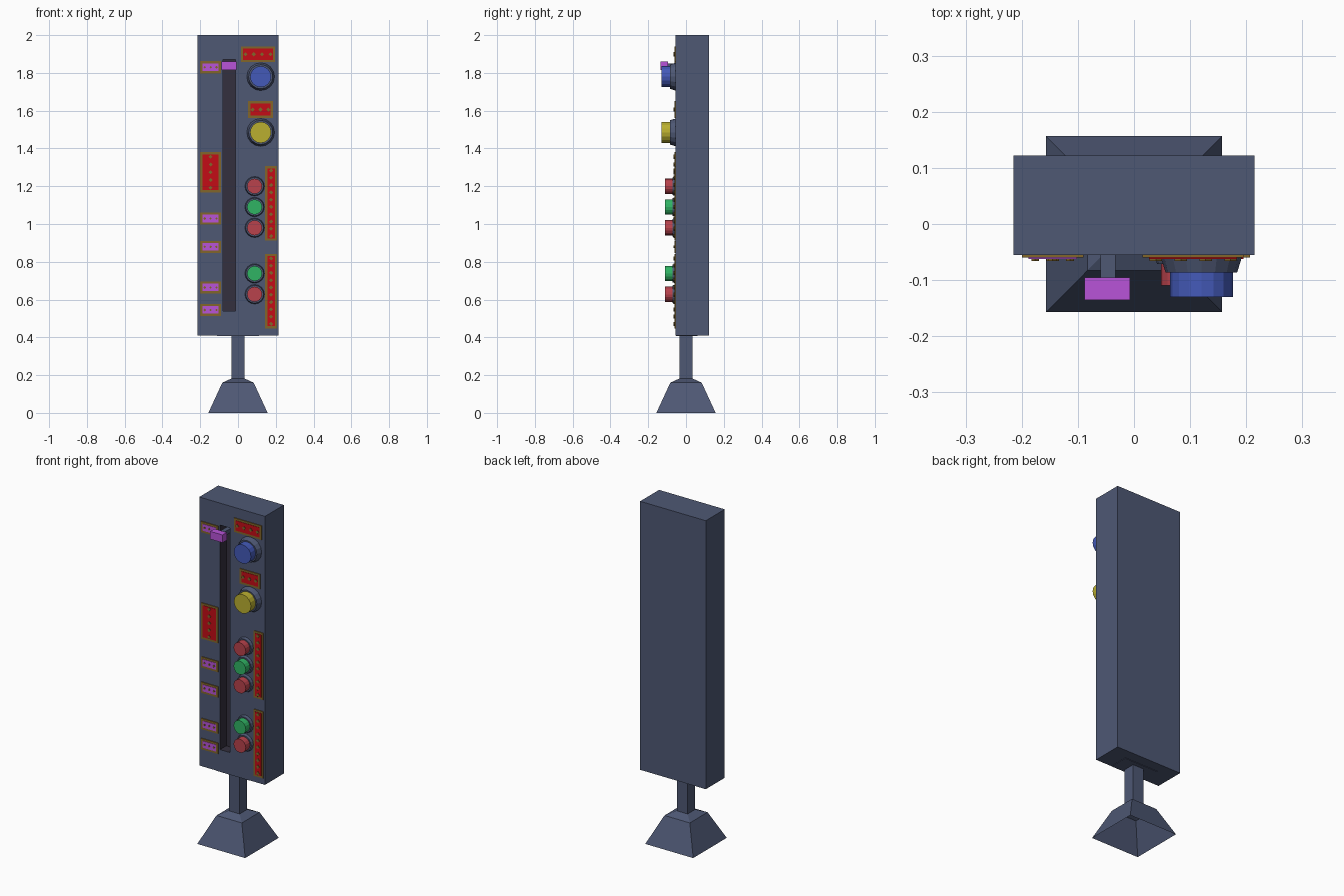
import bpy, bmesh
from math import pi
from mathutils import Matrix, Vector

if "Cube" in bpy.data.objects:
    bpy.data.objects.remove(bpy.data.objects["Cube"])


def material(name, rgb):
    lin = [((c / 255 + 0.055) / 1.055) ** 2.4 for c in rgb] + [1]
    m = bpy.data.materials.new(name)
    m.use_nodes = True
    m.diffuse_color = lin
    m.node_tree.nodes["Principled BSDF"].inputs["Base Color"].default_value = lin
    return m


STEEL = material("slate steel", (78, 88, 116))
DARK = material("dark slot", (52, 48, 62))
BLUE = material("blue", (68, 90, 185))
YELLOW = material("yellow", (186, 175, 48))
RED = material("soft red", (184, 66, 76))
GREEN = material("green", (48, 180, 100))
PURPLE = material("purple", (184, 84, 216))
LABEL = material("label red", (195, 12, 22))
GOLD = material("old gold", (130, 102, 42))

FRONT = -0.055


def finish(name, bm, *mats):
    bmesh.ops.recalc_face_normals(bm, faces=bm.faces[:])
    mesh = bpy.data.meshes.new(name)
    bm.to_mesh(mesh)
    bm.free()
    for m in mats:
        mesh.materials.append(m)
    ob = bpy.data.objects.new(name, mesh)
    bpy.context.collection.objects.link(ob)
    return ob


def add_box(bm, x, y, z):
    """Box from (low, high) pairs on each axis."""
    size = [b - a for a, b in (x, y, z)]
    mid = Vector([(a + b) / 2 for a, b in (x, y, z)])
    mat = Matrix.Translation(mid) @ Matrix.Diagonal((*size, 1))
    return bmesh.ops.create_cube(bm, size=1, matrix=mat)["verts"]


def box(name, x, y, z, mat):
    bm = bmesh.new()
    add_box(bm, x, y, z)
    return finish(name, bm, mat)


def cylinder(name, x, z, y_back, y_front, r_back, r_front, mat, sides=16):
    bm = bmesh.new()
    place = Matrix.Translation((x, (y_back + y_front) / 2, z)) @ Matrix.Rotation(pi / 2, 4, "X")
    bmesh.ops.create_cone(bm, cap_ends=True, segments=sides, radius1=r_back,
                          radius2=r_front, depth=y_back - y_front, matrix=place)
    return finish(name, bm, mat)


# Cabinet with a recessed slider slot in its front face
bm = bmesh.new()
add_box(bm, (-0.215, 0.215), (FRONT, 0.122), (0.41, 2))
bm.normal_update()
face = min(bm.faces, key=lambda f: f.normal.y)
bmesh.ops.inset_region(bm, faces=[face], thickness=0.05)
for v in face.verts:
    v.co.x = -0.08 if v.co.x < 0 else -0.013
    v.co.z = 0.54 if v.co.z < 1 else 1.87
grown = bmesh.ops.extrude_face_region(bm, geom=[face])["geom"]
floor = [f for f in grown if isinstance(f, bmesh.types.BMFace)][0]
bmesh.ops.translate(bm, verts=floor.verts[:], vec=(0, 0.06, 0))
if face.is_valid:
    bmesh.ops.delete(bm, geom=[face], context="FACES_ONLY")
for f in {f for v in floor.verts for f in v.link_faces}:
    f.material_index = 1
finish("cabinet", bm, STEEL, DARK)

# Pedestal: hollow flared foot, shoulder and square post
bm = bmesh.new()
rings = []
for half, z in ((0.157, 0), (0.083, 0.16), (0.035, 0.182), (0.035, 0.412)):
    rings.append([bm.verts.new((sx * half, sy * half, z))
                  for sx, sy in ((-1, -1), (1, -1), (1, 1), (-1, 1))])
for low, high in zip(rings, rings[1:]):
    for i in range(4):
        j = (i + 1) % 4
        bm.faces.new((low[i], low[j], high[j], high[i]))
finish("pedestal", bm, STEEL)
box("mounting_plate", (-0.11, 0.11), (-0.052, 0.06), (0.407, 0.412), STEEL)

# Slider
box("slider_stem", (-0.06, -0.033), (-0.096, 0.005), (1.825, 1.85), STEEL)
box("slider_knob", (-0.088, -0.007), (-0.135, -0.095), (1.815, 1.861), PURPLE)

# Push buttons in tapered collars
for name, z, mat in (("blue", 1.78, BLUE), ("yellow", 1.485, YELLOW)):
    cylinder(name + "_collar", 0.12, z, FRONT + 0.005, -0.086, 0.075, 0.064, STEEL)
    cylinder(name + "_button", 0.12, z, FRONT, -0.13, 0.056, 0.056, mat)
for name, z, mat in (("upper_red", 1.2, RED), ("upper_green", 1.09, GREEN),
                     ("middle_red", 0.98, RED), ("lower_green", 0.738, GREEN),
                     ("lower_red", 0.628, RED)):
    cylinder(name + "_collar", 0.088, z, FRONT + 0.005, -0.071, 0.053, 0.047, STEEL)
    cylinder(name + "_button", 0.088, z, FRONT, -0.11, 0.04, 0.04, mat)


def plate(name, x, z, mat, rim, rows=1):
    """Coloured plate with a gold rim and rows of small gold studs."""
    bm = bmesh.new()
    add_box(bm, x, (FRONT - 0.005, FRONT + 0.002), z)
    inner = add_box(bm, (x[0] + rim, x[1] - rim), (FRONT - 0.007, FRONT),
                    (z[0] + rim, z[1] - rim))
    for f in {f for v in inner for f in v.link_faces}:
        f.material_index = 1
    wide, tall = x[1] - x[0] - 4 * rim, z[1] - z[0] - 4 * rim
    long_way, span = (0, wide) if wide > tall else (2, tall)
    count = max(3, round(span / 0.034))
    r = 0.007 if mat is PURPLE else 0.011
    for i in range(count):
        spot = Vector(((x[0] + x[1]) / 2, FRONT - 0.008, (z[0] + z[1]) / 2))
        spot[long_way] += span * (i / (count - 1) - 0.5)
        m = Matrix.Translation(spot) @ Matrix.Rotation(pi / 2, 4, "X")
        bmesh.ops.create_cone(bm, cap_ends=True, segments=4, radius1=r, radius2=r,
                              depth=0.006, matrix=m)
    finish(name, bm, GOLD, mat)


# Labels beside the controls
plate("top_label", (0.015, 0.196), (1.857, 1.94), LABEL, 0.012)
plate("second_label", (0.053, 0.185), (1.562, 1.65), LABEL, 0.012)
plate("slider_label", (-0.2, -0.09), (1.168, 1.38), LABEL, 0.012)
plate("upper_side_label", (0.143, 0.207), (0.912, 1.307), LABEL, 0.012)
plate("lower_side_label", (0.143, 0.207), (0.447, 0.842), LABEL, 0.012)
for i, z in enumerate((1.83, 1.029, 0.879, 0.664, 0.545)):
    plate(f"slider_mark_{i + 1}", (-0.2, -0.09), (z - 0.032, z + 0.032), PURPLE, 0.012)
